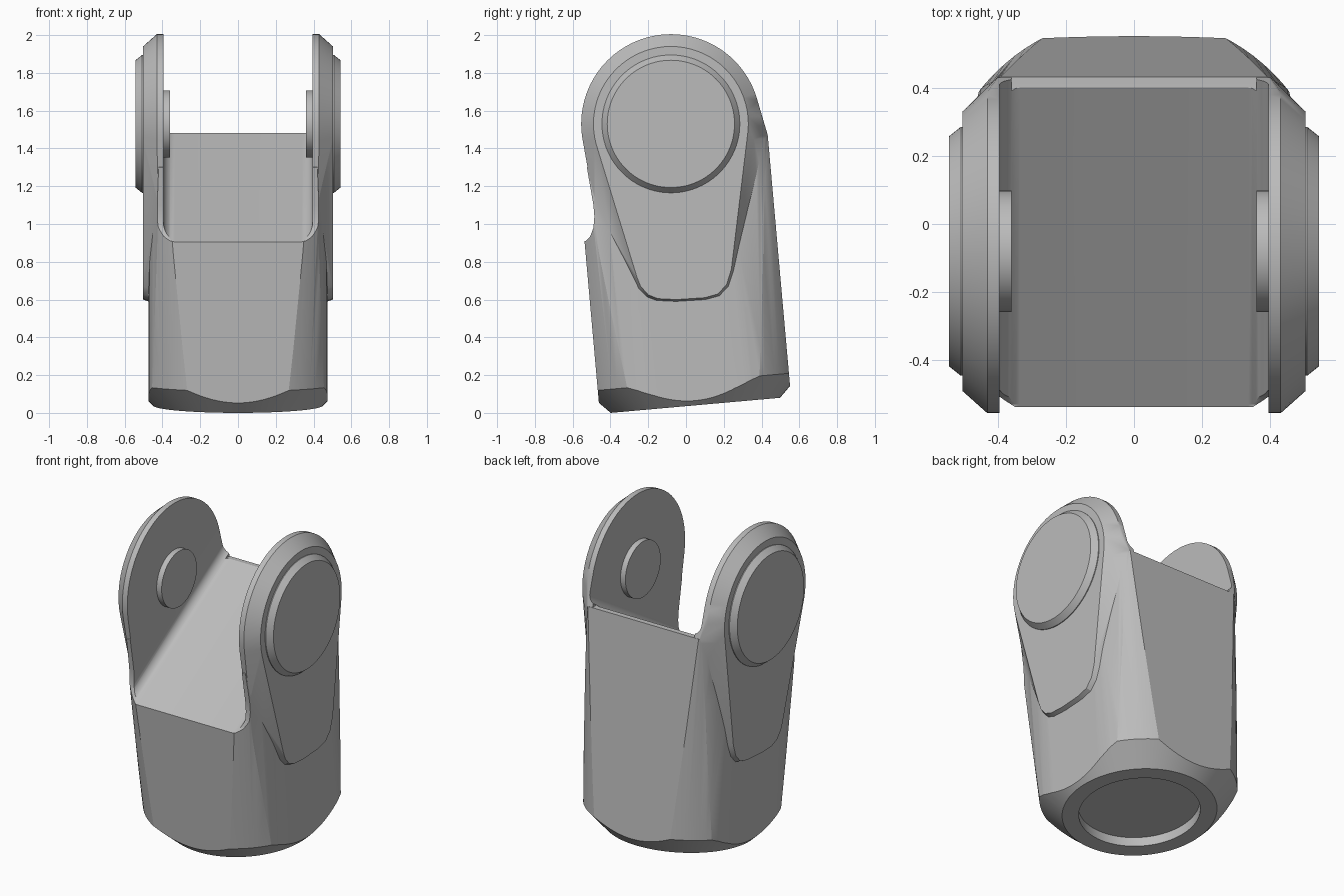
import bpy, bmesh, math
from mathutils import Matrix, Vector

cube = bpy.data.objects.get("Cube")
if cube:
    bpy.data.objects.remove(cube, do_unlink=True)

grey = bpy.data.materials.new("plain grey")
grey.use_nodes = True
grey.diffuse_color = (0.5, 0.5, 0.5, 1)
grey.node_tree.nodes["Principled BSDF"].inputs["Base Color"].default_value = (0.5, 0.5, 0.5, 1)

TILT = math.atan(0.089)
BASE = Matrix.Translation((0, 0.05, 0.04)) @ Matrix.Rotation(TILT, 4, 'X')
PIVOT = Vector((0, -0.08, 1.53))


def make(name, bm, matrix=Matrix()):
    bmesh.ops.recalc_face_normals(bm, faces=bm.faces)
    bm.transform(matrix)
    mesh = bpy.data.meshes.new(name)
    bm.to_mesh(mesh)
    bm.free()
    mesh.materials.append(grey)
    obj = bpy.data.objects.new(name, mesh)
    bpy.context.collection.objects.link(obj)
    return obj


def prism(name, points, place, low, high, matrix=Matrix()):
    """Extrude a 2D outline; place(u, v, w) maps it into space."""
    bm = bmesh.new()
    rings = [[bm.verts.new(place(u, v, w)) for u, v in points] for w in (low, high)]
    bm.faces.new(rings[0])
    bm.faces.new(rings[1])
    n = len(points)
    for i in range(n):
        j = (i + 1) % n
        bm.faces.new((rings[0][i], rings[0][j], rings[1][j], rings[1][i]))
    return make(name, bm, matrix)


def lathe(name, profile, matrix, segments=96):
    """Revolve (radius, height) points, capped at both ends."""
    bm = bmesh.new()
    rings = []
    for r, h in profile:
        angles = [2 * math.pi * i / segments for i in range(segments)]
        rings.append([bm.verts.new((r * math.cos(a), r * math.sin(a), h)) for a in angles])
    for a, b in zip(rings, rings[1:]):
        for i in range(segments):
            j = (i + 1) % segments
            bm.faces.new((a[i], a[j], b[j], b[i]))
    bm.faces.new(rings[0])
    bm.faces.new(rings[-1])
    return make(name, bm, matrix)


def combine(target, other, operation):
    mod = target.modifiers.new("combine", 'BOOLEAN')
    mod.operation, mod.object, mod.solver = operation, other, 'EXACT'
    bpy.context.view_layer.objects.active = target
    bpy.ops.object.modifier_apply(modifier=mod.name)
    bpy.data.objects.remove(other, do_unlink=True)


def smooth(obj, angle=25):
    bpy.ops.object.select_all(action='DESELECT')
    obj.select_set(True)
    bpy.context.view_layer.objects.active = obj
    bpy.ops.object.shade_smooth_by_angle(angle=math.radians(angle))


# Housing: flared round body with a chamfered foot, trimmed to a soft square
body = lathe("housing", [(0.45, 0), (0.575, 0.125), (0.657, 1.7)], BASE)
quarter = [(0.475, 0.22), (0.468, 0.30), (0.45, 0.37), (0.425, 0.45), (0.40, 0.508)]
section = quarter + [(-x, y) for x, y in reversed(quarter)]
section += [(-x, -y) for x, y in section]
combine(body, prism("trim", section, lambda u, v, w: (u, v, w), -0.3, 2, BASE), 'INTERSECT')

# Side outline with the neck under the front of the arms
outline = [(0.43, 1.48), (0, 1.5), (-0.3, 1.45), (-0.525, 1.3), (-0.49, 1.1), (-0.485, 1.04),
           (-0.49, 0.98), (-0.507, 0.935), (-0.53, 0.91), (-0.7, 0.88), (-0.7, -0.3),
           (0.8, -0.3), (0.8, 1.48)]
combine(body, prism("trim", outline, lambda u, v, w: (w, u, v), -1, 1), 'INTERSECT')

# Arms: round heads that chamfer out to a tapering side pad
pad_end = [(-0.26, 0.72), (-0.24, 0.67), (-0.2, 0.625), (-0.15, 0.605), (-0.05, 0.6),
           (0.1, 0.61), (0.17, 0.63), (0.215, 0.68), (0.24, 0.76)]
for side in (-1, 1):
    bm = bmesh.new()
    for x, r in ((0.36, 0.475), (0.43, 0.475), (0.503, 0.41)):
        for i in range(72):
            a = 2 * math.pi * i / 72
            bm.verts.new((side * x, PIVOT.y + r * math.cos(a), PIVOT.z + r * math.sin(a)))
    for y, z in pad_end:
        bm.verts.new((side * 0.503, y, z))
        bm.verts.new((side * 0.46, y * 1.06, z - 0.015))
    for x, y, z in ((0.36, 0.43, 1.48), (0.40, 0.43, 1.48), (0.47, 0.36, 1.45),
                    (0.36, -0.485, 1.1), (0.42, -0.485, 1.1)):
        bm.verts.new((side * x, y, z))
    hull = bmesh.ops.convex_hull(bm, input=bm.verts)
    bmesh.ops.delete(bm, geom=list({v for v in hull["geom_interior"]
                                    if isinstance(v, bmesh.types.BMVert)}), context='VERTS')
    bmesh.ops.dissolve_limit(bm, angle_limit=0.005, verts=bm.verts, edges=bm.edges)
    combine(body, make("arm", bm), 'UNION')

# Slot between the arms with a sloping, round-cornered floor
R = 0.06
corner = [(0.395 - R + R * math.sin(a), R - R * math.cos(a))
          for a in (math.pi / 2 * i / 8 for i in range(9))]
slot = [(0.395, 2.2)] + corner[::-1]
slot += [(-x, z) for x, z in reversed(slot)]
floor = Matrix.Translation((0, -0.53, 0.91)) @ Matrix.Rotation(math.atan2(0.59, 0.96), 4, 'X')
combine(body, prism("slot", slot, lambda u, v, w: (u, w, v), -1.5, 2.5, floor), 'DIFFERENCE')

# Round recess in the foot
combine(body, lathe("recess", [(0.353, -0.1), (0.353, 0.06)], BASE), 'DIFFERENCE')
smooth(body)

# Pivot caps outside and bosses inside
for side, label in ((-1, "right"), (1, "left")):
    turn = Matrix.Translation(PIVOT) @ Matrix.Rotation(side * math.pi / 2, 4, 'Y')
    smooth(lathe(label + "_pivot_cap", [(0.365, 0.48), (0.365, 0.508), (0.337, 0.543)], turn))
    smooth(lathe(label + "_inner_boss", [(0.178, 0.36), (0.178, 0.42)], turn, 64))
